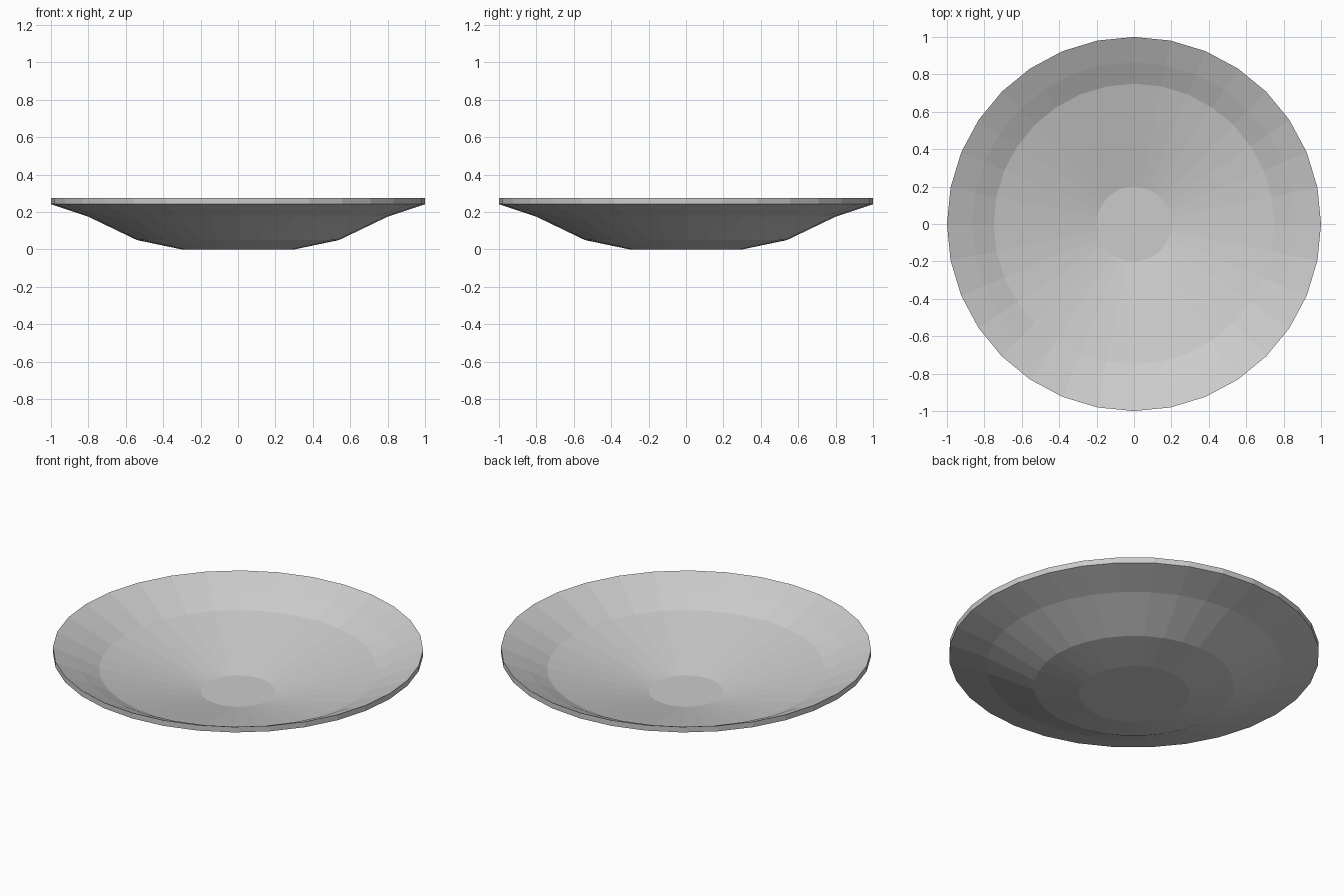
import bpy, bmesh, math

if "Cube" in bpy.data.objects:
    bpy.data.objects.remove(bpy.data.objects["Cube"])

SIDES = 32

# Closed cross-section (radius, height): underside, rim, then inside
PROFILE = [
    (0.30, 0.0), (0.54, 0.05), (0.80, 0.175), (1.0, 0.242),
    (1.0, 0.275), (0.865, 0.214), (0.75, 0.155), (0.20, 0.022),
]

# Colour
grey = bpy.data.materials.new("light_grey")
grey.diffuse_color = (0.6, 0.6, 0.6, 1.0)
grey.use_nodes = True
grey.node_tree.nodes["Principled BSDF"].inputs["Base Color"].default_value = grey.diffuse_color

# Dish body: rings of vertices joined by flat faces
bm = bmesh.new()
rings = []
for r, z in PROFILE:
    angles = [2 * math.pi * i / SIDES for i in range(SIDES)]
    rings.append([bm.verts.new((r * math.cos(a), r * math.sin(a), z)) for a in angles])
for low, high in zip(rings, rings[1:]):
    for i in range(SIDES):
        j = (i + 1) % SIDES
        bm.faces.new((low[i], low[j], high[j], high[i]))

# Foot and inner floor discs
bm.faces.new(rings[0][::-1])
bm.faces.new(rings[-1])
bmesh.ops.recalc_face_normals(bm, faces=bm.faces)

mesh = bpy.data.meshes.new("dish")
bm.to_mesh(mesh)
bm.free()
mesh.materials.append(grey)
dish = bpy.data.objects.new("dish", mesh)
bpy.context.collection.objects.link(dish)
